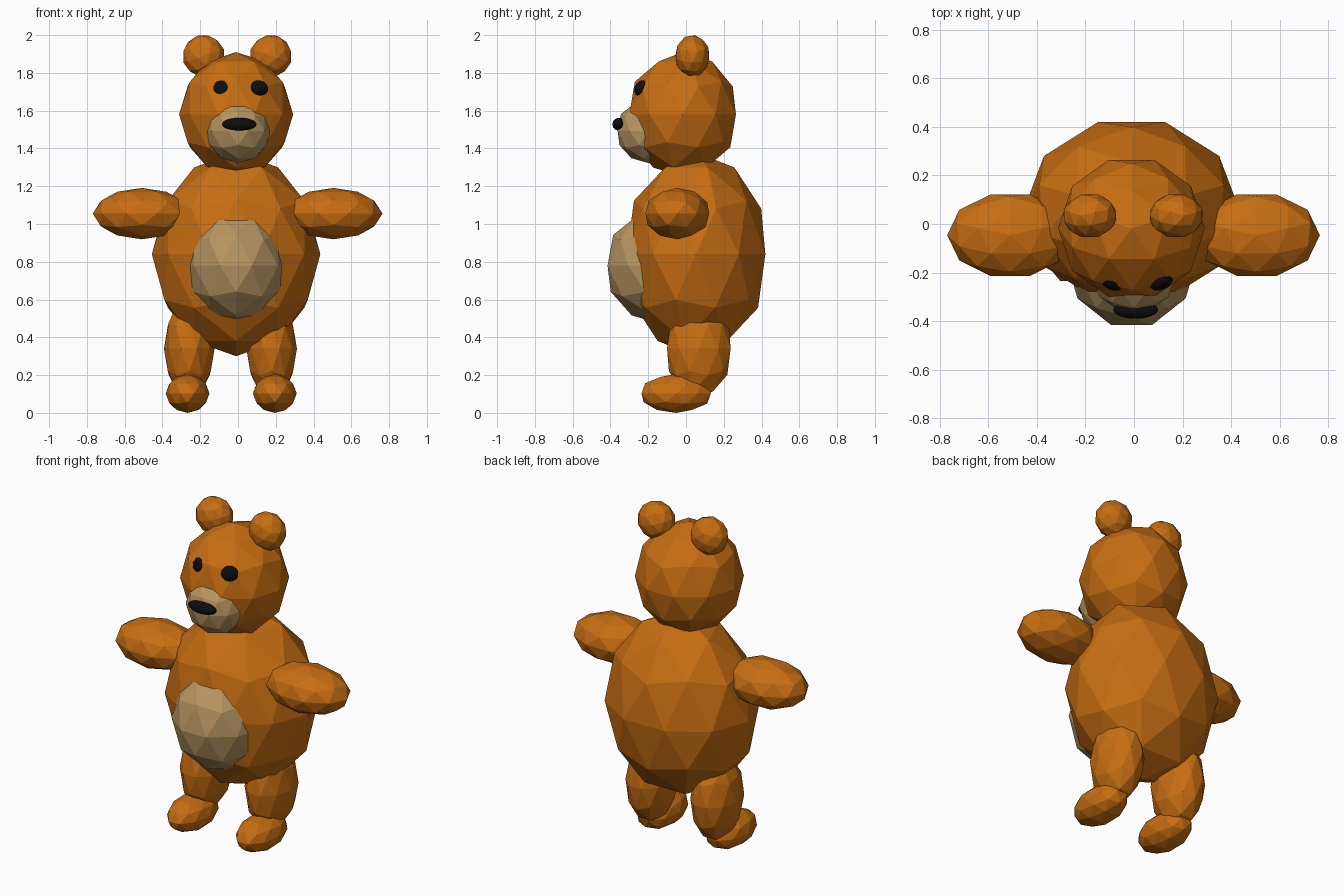
import bpy
import bmesh
from math import radians
from mathutils import Euler, Matrix, Vector

cube = bpy.data.objects.get("Cube")
if cube:
    bpy.data.objects.remove(cube, do_unlink=True)


def material(name, rgb):
    mat = bpy.data.materials.new(name)
    mat.use_nodes = True
    mat.diffuse_color = (*rgb, 1)
    mat.node_tree.nodes["Principled BSDF"].inputs["Base Color"].default_value = (*rgb, 1)
    return mat


ORANGE = material("orange_fur", (0.57, 0.155, 0.006))
TAN = material("tan_fur", (0.47, 0.30, 0.12))
BLACK = material("black", (0.004, 0.004, 0.004))


def blob(name, centre, radii, mat, turn=(0, 0, 0), detail=2):
    """Faceted ellipsoid, its pentagon pattern turned to face the front."""
    bm = bmesh.new()
    bmesh.ops.create_icosphere(bm, subdivisions=detail, radius=1)
    spin = Matrix.Rotation(radians(90), 4, "Z")
    rot = Euler([radians(a) for a in turn]).to_matrix().to_4x4()
    bm.transform(rot @ Matrix.Diagonal((*radii, 1)) @ spin)
    mesh = bpy.data.meshes.new(name)
    bm.to_mesh(mesh)
    bm.free()
    mesh.materials.append(mat)
    obj = bpy.data.objects.new(name, mesh)
    obj.location = Vector(centre)
    bpy.context.collection.objects.link(obj)
    return obj


def pair(name, middle, offset, y, z, radii, mat, turn=(0, 0, 0), detail=2):
    """Left (+x) and right copies about a middle x."""
    for side, s in (("left", 1), ("right", -1)):
        blob(f"{side}_{name}", (middle + s * offset, y, z), radii, mat,
             (turn[0], s * turn[1], s * turn[2]), detail)


# Torso and head
blob("body", (-0.01, 0.053, 0.84), (0.446, 0.386, 0.54), ORANGE)
blob("head", (-0.01, -0.018, 1.58), (0.302, 0.297, 0.33), ORANGE)

# Pale patches
blob("belly_patch", (-0.01, -0.13, 0.78), (0.275, 0.30, 0.31), TAN)
blob("muzzle", (0, -0.20, 1.493), (0.175, 0.17, 0.17), TAN)

# Ears and limbs
pair("ear", -0.004, 0.178, 0.034, 1.89, (0.113, 0.093, 0.112), ORANGE, (0, 18, 0))
pair("arm", -0.002, 0.507, -0.046, 1.055, (0.26, 0.177, 0.136), ORANGE)
pair("leg", -0.04, 0.218, 0.068, 0.34, (0.134, 0.177, 0.265), ORANGE)
pair("foot", -0.036, 0.231, -0.052, 0.103, (0.116, 0.193, 0.103), ORANGE)

# Facial features
blob("nose", (0.007, -0.353, 1.528), (0.092, 0.037, 0.034), BLACK, detail=3)
pair("eye", 0.01, 0.103, -0.24, 1.72, (0.049, 0.027, 0.043), BLACK, (-25, 0, 25), 3)
